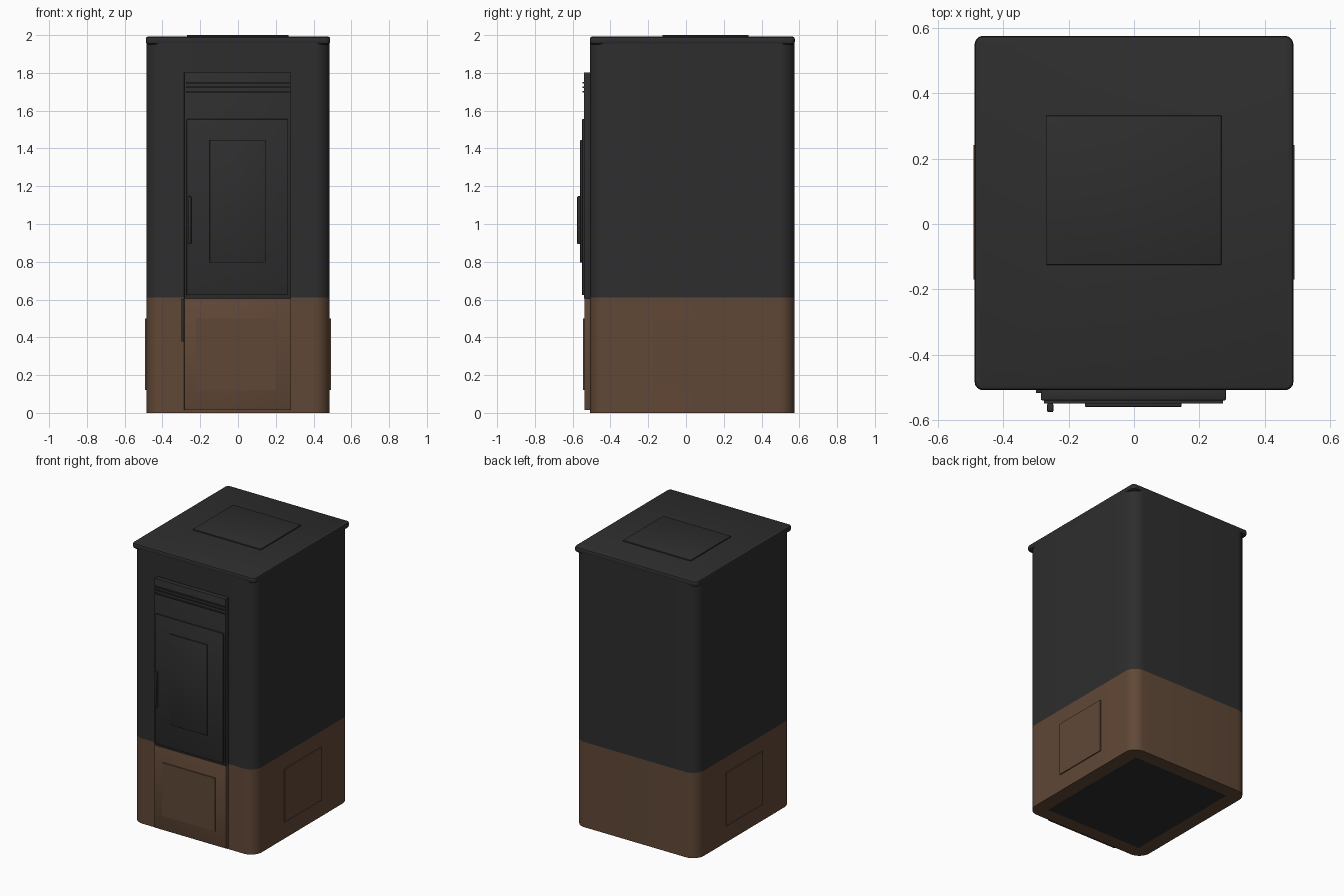
import bpy, bmesh, math

if "Cube" in bpy.data.objects:
    bpy.data.objects.remove(bpy.data.objects["Cube"])


def material(name, rgb):
    m = bpy.data.materials.new(name)
    m.diffuse_color = (*rgb, 1)
    m.use_nodes = True
    m.node_tree.nodes["Principled BSDF"].inputs["Base Color"].default_value = m.diffuse_color
    return m


DARK = material("charcoal steel", (0.027, 0.027, 0.027))
BROWN = material("brown steel", (0.118, 0.064, 0.037))


def finish(name, bm, mat, smooth=True):
    me = bpy.data.meshes.new(name)
    bmesh.ops.recalc_face_normals(bm, faces=bm.faces)
    bm.to_mesh(me)
    bm.free()
    ob = bpy.data.objects.new(name, me)
    bpy.context.collection.objects.link(ob)
    me.materials.append(mat)
    if smooth:
        bpy.ops.object.select_all(action='DESELECT')
        ob.select_set(True)
        bpy.context.view_layer.objects.active = ob
        bpy.ops.object.shade_smooth_by_angle(angle=math.radians(35))
    return ob


def box(name, x, y, z, mat, bevel=0.0):
    """Box between the given (min, max) ranges with an optional rounded edge."""
    bm = bmesh.new()
    bmesh.ops.create_cube(bm, size=1)
    for v in bm.verts:
        for i, (a, b) in enumerate((x, y, z)):
            v.co[i] = (a + b) / 2 + v.co[i] * (b - a)
    if bevel:
        bmesh.ops.bevel(bm, geom=bm.edges[:], offset=bevel, segments=2,
                        profile=0.5, affect='EDGES')
    return finish(name, bm, mat)


def rounded_outline(x, y, r, steps=8):
    centres = [(x[1] - r, y[1] - r), (x[0] + r, y[1] - r),
               (x[0] + r, y[0] + r), (x[1] - r, y[0] + r)]
    return [(cx + r * math.cos(a), cy + r * math.sin(a))
            for k, (cx, cy) in enumerate(centres)
            for a in [(k + i / steps) * math.pi / 2 for i in range(steps + 1)]]


def rounded_block(name, x, y, layers, mat):
    """Rounded column; layers are (z, inset, corner radius)."""
    bm = bmesh.new()
    rings = []
    for z, d, r in layers:
        pts = rounded_outline((x[0] + d, x[1] - d), (y[0] + d, y[1] - d), r)
        rings.append([bm.verts.new((px, py, z)) for px, py in pts])
    for lo, hi in zip(rings, rings[1:]):
        for i in range(len(lo)):
            j = (i + 1) % len(lo)
            bm.faces.new((lo[i], lo[j], hi[j], hi[i]))
    bm.faces.new(rings[0])
    bm.faces.new(rings[-1])
    return finish(name, bm, mat)


# Cabinet: brown base, charcoal upper body, overhanging top
BX, BY, R = (-0.485, 0.485), (-0.508, 0.575), 0.085
rounded_block("base_cabinet", BX, BY, [(0, 0, R), (0.61, 0, R)], BROWN)
rounded_block("upper_cabinet", BX, BY, [(0.61, 0, R), (1.965, 0, R)], DARK)
rounded_block("top_cover", (-0.488, 0.488), (-0.509, 0.576),
              [(1.95, 0.012, 0.02), (1.956, 0.003, 0.024), (1.965, 0, 0.026),
               (1.98, 0, 0.026), (1.988, 0.003, 0.024), (1.992, 0.011, 0.02)], DARK)
box("hopper_lid", (-0.27, 0.268), (-0.125, 0.332), (1.985, 2.0), DARK, 0.003)
box("underside_plate", (-0.385, 0.385), (-0.41, 0.475), (0.0, 0.004), DARK).location.z = -0.001

# Front fascia
PX = (-0.285, 0.281)
box("lower_fascia", PX, (-0.538, -0.505), (0.015, 0.605), BROWN, 0.002)
box("upper_fascia", PX, (-0.540, -0.505), (0.605, 1.803), DARK, 0.003)
box("ash_door_plate", (-0.222, 0.200), (-0.545, -0.537), (0.12, 0.50), BROWN)

# Vent slats
for i, z in enumerate((1.699, 1.724, 1.747)):
    box(f"vent_slat_{i + 1}", (-0.275, 0.272), (-0.549, -0.538), (z - 0.004, z + 0.004), DARK)

# Door with glass and handles
box("fire_door", (-0.272, 0.266), (-0.550, -0.538), (0.623, 1.555), DARK, 0.003)
box("door_glass", (-0.150, 0.145), (-0.560, -0.549), (0.795, 1.445), DARK, 0.002)
box("door_handle", (-0.266, -0.247), (-0.576, -0.549), (0.893, 1.147), DARK, 0.004)
box("latch_lever", (-0.300, -0.284), (-0.518, -0.505), (0.377, 0.602), DARK, 0.002)

# Side access plates
for side, s in (("left", -1), ("right", 1)):
    xs = sorted((s * 0.484, s * 0.492))
    box(f"{side}_access_plate", xs, (-0.17, 0.242), (0.12, 0.50), BROWN)
